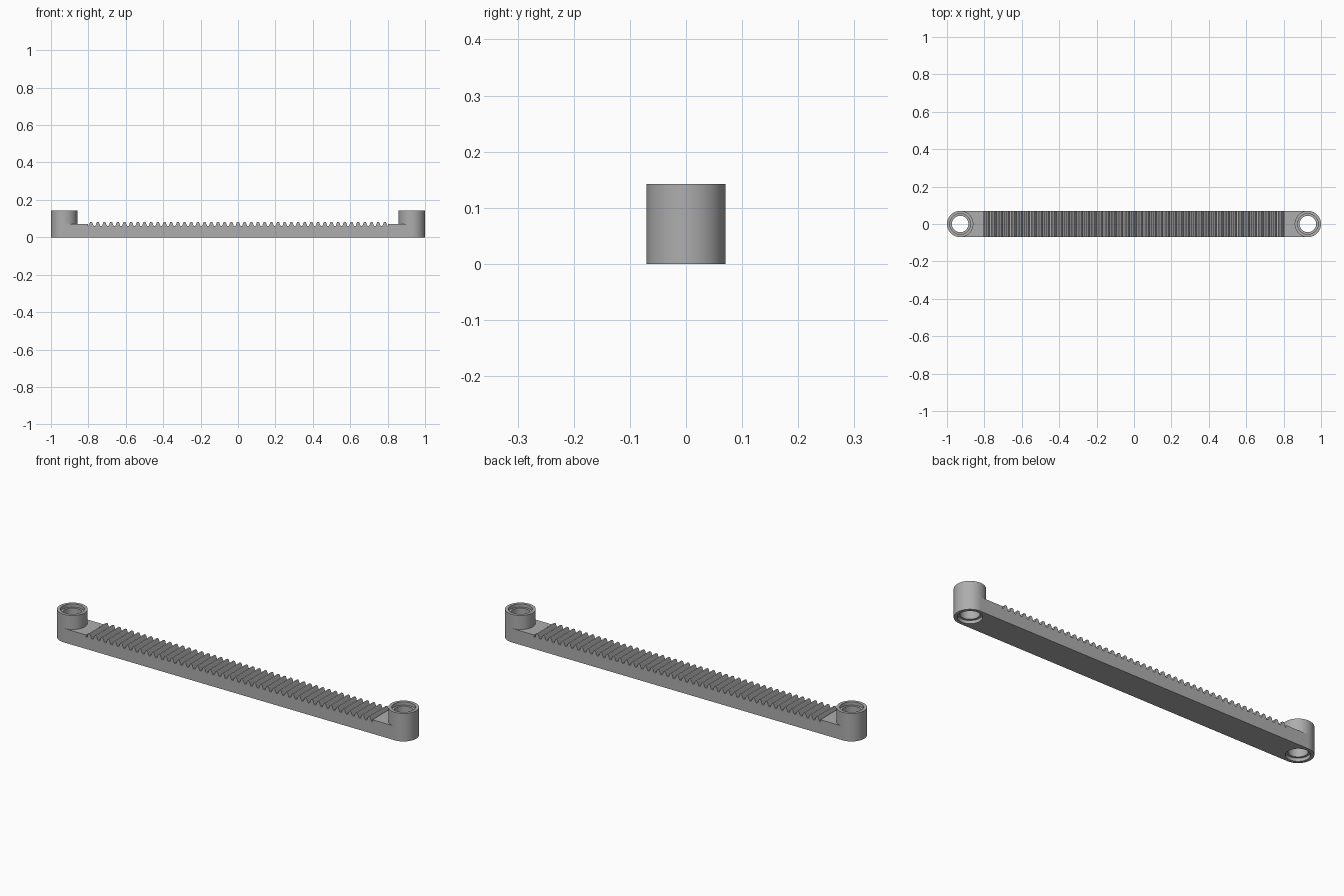
import bpy
import bmesh
import math
from mathutils import Matrix, Vector

cube = bpy.data.objects.get("Cube")
if cube:
    bpy.data.objects.remove(cube)

R = 0.0705            # boss radius and half width of the bar
HEIGHT = 0.142        # boss height
END = 1 - R           # boss centre
DECK, ROOT, TIP = 0.071, 0.06, 0.082
TEETH, PITCH = 45, 0.0357
SEGMENTS = 64

grey = bpy.data.materials.new("plain grey")
grey.use_nodes = True
colour = (0.42, 0.42, 0.42, 1)
grey.diffuse_color = colour
grey.node_tree.nodes["Principled BSDF"].inputs["Base Color"].default_value = colour


def make_object(name, bm):
    bmesh.ops.recalc_face_normals(bm, faces=bm.faces[:])
    mesh = bpy.data.meshes.new(name)
    bm.to_mesh(mesh)
    bm.free()
    mesh.materials.append(grey)
    obj = bpy.data.objects.new(name, mesh)
    bpy.context.collection.objects.link(obj)
    return obj


def lathe(name, profile, x):
    """Solid of revolution about a vertical axis at x."""
    bm = bmesh.new()
    verts = [bm.verts.new((r, 0, z)) for r, z in profile]
    edges = [bm.edges.new(pair) for pair in zip(verts, verts[1:])]
    bmesh.ops.spin(bm, geom=verts + edges, cent=(0, 0, 0), axis=(0, 0, 1),
                   angle=math.tau, steps=SEGMENTS, use_merge=False)
    bmesh.ops.remove_doubles(bm, verts=bm.verts[:], dist=1e-5)
    bmesh.ops.transform(bm, matrix=Matrix.Translation((x, 0, 0)), verts=bm.verts[:])
    return make_object(name, bm)


# Toothed bar: side profile extruded across the width
side = [(-END, 0), (-END, DECK), (-0.803, DECK), (-0.803, ROOT)]
for i in range(TEETH):
    x = (i - (TEETH - 1) / 2) * PITCH
    flank = [(0.0135, ROOT), (0.009, 0.071), (0.0065, 0.079), (0.004, TIP)]
    side += [(x - w, z) for w, z in flank]
    side += [(x + w, z) for w, z in reversed(flank)]
side += [(0.803, ROOT), (0.803, DECK), (END, DECK), (END, 0)]
bm = bmesh.new()
face = bm.faces.new([bm.verts.new((x, -R, z)) for x, z in side])
result = bmesh.ops.extrude_face_region(bm, geom=[face])
moved = [g for g in result["geom"] if isinstance(g, bmesh.types.BMVert)]
bmesh.ops.translate(bm, vec=Vector((0, 2 * R, 0)), verts=moved)
rack = make_object("toothed_rack", bm)

# End bosses joined on, then stepped pin holes cut through them
boss = [(0, 0), (R, 0), (R, HEIGHT), (0, HEIGHT)]
hole, bore, depth = 0.044, 0.055, 0.016
pin = [(0, -0.02), (bore, -0.02), (bore, depth), (hole, depth),
       (hole, HEIGHT - depth), (bore, HEIGHT - depth),
       (bore, HEIGHT + 0.02), (0, HEIGHT + 0.02)]
helpers = []
for operation, profile, label in (("UNION", boss, "boss"), ("DIFFERENCE", pin, "hole_cutter")):
    for sign, where in ((1, "left"), (-1, "right")):
        tool = lathe(f"{where}_{label}", profile, sign * END)
        tool.hide_render = True
        helpers.append(tool)
        mod = rack.modifiers.new(label, "BOOLEAN")
        mod.operation = operation
        mod.solver = "EXACT"
        mod.object = tool

# Apply the cuts and drop the helpers
bpy.ops.object.select_all(action="DESELECT")
rack.select_set(True)
bpy.context.view_layer.objects.active = rack
for mod in list(rack.modifiers):
    bpy.ops.object.modifier_apply(modifier=mod.name)
for tool in helpers:
    bpy.data.objects.remove(tool)
bpy.ops.object.shade_smooth_by_angle(angle=math.radians(20))
